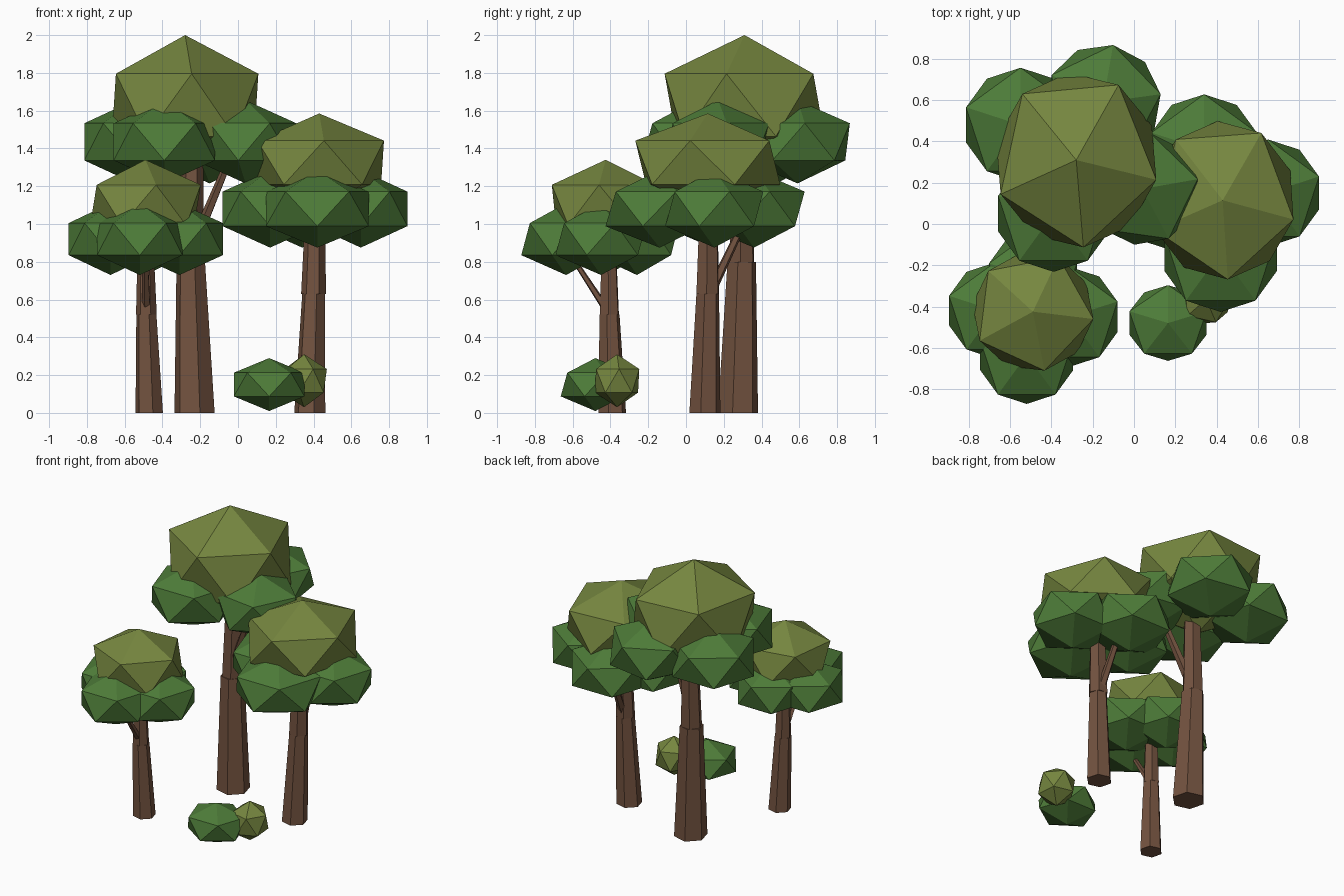
import bpy, bmesh
from math import radians
from mathutils import Matrix, Vector

if "Cube" in bpy.data.objects:
    bpy.data.objects.remove(bpy.data.objects["Cube"])


def material(name, rgb):
    m = bpy.data.materials.new(name)
    m.diffuse_color = (*rgb, 1)
    m.use_nodes = True
    m.node_tree.nodes["Principled BSDF"].inputs["Base Color"].default_value = m.diffuse_color
    return m


BARK = material("bark", (0.17, 0.085, 0.05))
LEAF = material("leaf_green", (0.075, 0.2, 0.04))
OLIVE = material("leaf_olive", (0.18, 0.24, 0.05))


def finish(bm, name, mat):
    me = bpy.data.meshes.new(name)
    bm.to_mesh(me)
    bm.free()
    me.materials.append(mat)
    ob = bpy.data.objects.new(name, me)
    bpy.context.collection.objects.link(ob)
    return ob


def limb(name, a, b, r1, r2, sides=6, rot=15):
    """Tapered prism from a to b with level ends."""
    a, b = Vector(a), Vector(b)
    bm = bmesh.new()
    bmesh.ops.create_cone(bm, cap_ends=True, segments=sides, radius1=r1, radius2=r2,
                          depth=1, matrix=Matrix.Rotation(radians(rot), 4, 'Z'))
    for v in bm.verts:
        p = a.lerp(b, v.co.z + 0.5)
        v.co = Vector((v.co.x + p.x, v.co.y + p.y, p.z))
    finish(bm, name, BARK)


def blob(name, mat, centre, size, rot):
    """Faceted 20-sided leaf clump."""
    bm = bmesh.new()
    bmesh.ops.create_icosphere(bm, subdivisions=1, radius=1)
    m = (Matrix.Translation(centre) @ Matrix.Diagonal((*size, 1))
         @ Matrix.Rotation(radians(rot), 4, 'Z'))
    bm.transform(m)
    finish(bm, name, mat)


def tree(name, path, radii, branch, crown, clumps, clump_z, clump_rz):
    # two-piece trunk and a side branch
    limb(name + "_trunk_lower", path[0], path[1], radii[0], radii[1])
    limb(name + "_trunk_upper", path[1], path[2], radii[2], radii[3], rot=25)
    limb(name + "_branch", *branch, radii[3] * 0.6, radii[3] * 0.4, sides=5)
    # olive crown above a ring of green clumps
    blob(name + "_crown", OLIVE, *crown)
    for i, (x, y, r, rot) in enumerate(clumps):
        blob(f"{name}_clump_{i}", LEAF, (x, y, clump_z), (r, r, clump_rz), rot)


# Tall tree at the back
tree("tall_tree",
     [(-0.23, 0.275, 0), (-0.25, 0.295, 0.8), (-0.24, 0.30, 1.4)],
     (0.11, 0.078, 0.072, 0.055),
     [(-0.22, 0.28, 0.92), (-0.05, 0.22, 1.33)],
     ((-0.28, 0.31, 1.63), (0.445, 0.475, 0.37), -13),
     [(-0.55, 0.48, 0.31, 18), (-0.15, 0.59, 0.315, 8),
      (0.04, 0.17, 0.305, 10), (-0.39, 0.05, 0.315, 18)], 1.435, 0.22)

# Middle tree on the right
tree("middle_tree",
     [(0.38, 0.10, 0), (0.40, 0.115, 0.63), (0.41, 0.12, 1.15)],
     (0.085, 0.062, 0.066, 0.05),
     [(0.40, 0.14, 0.66), (0.38, 0.33, 1.06)],
     ((0.43, 0.115, 1.325), (0.395, 0.43, 0.26), -14),
     [(0.65, 0.15, 0.29, 18), (0.42, -0.14, 0.32, 18),
      (0.34, 0.36, 0.30, 18), (0.17, 0.14, 0.295, 18)], 1.08, 0.205)

# Small tree at the front left
tree("small_tree",
     [(-0.47, -0.39, 0), (-0.485, -0.405, 0.52), (-0.49, -0.41, 0.95)],
     (0.075, 0.055, 0.055, 0.04),
     [(-0.485, -0.43, 0.56), (-0.49, -0.60, 0.82)],
     ((-0.49, -0.425, 1.1), (0.33, 0.325, 0.24), -7),
     [(-0.675, -0.42, 0.26, 18), (-0.52, -0.635, 0.265, 18),
      (-0.31, -0.45, 0.27, 18), (-0.49, -0.26, 0.25, 18)], 0.92, 0.19)

# Two ground bushes
blob("bush_large", LEAF, (0.165, -0.48, 0.15), (0.22, 0.205, 0.14), 18)
blob("bush_small", OLIVE, (0.35, -0.365, 0.17), (0.135, 0.135, 0.14), 5)
